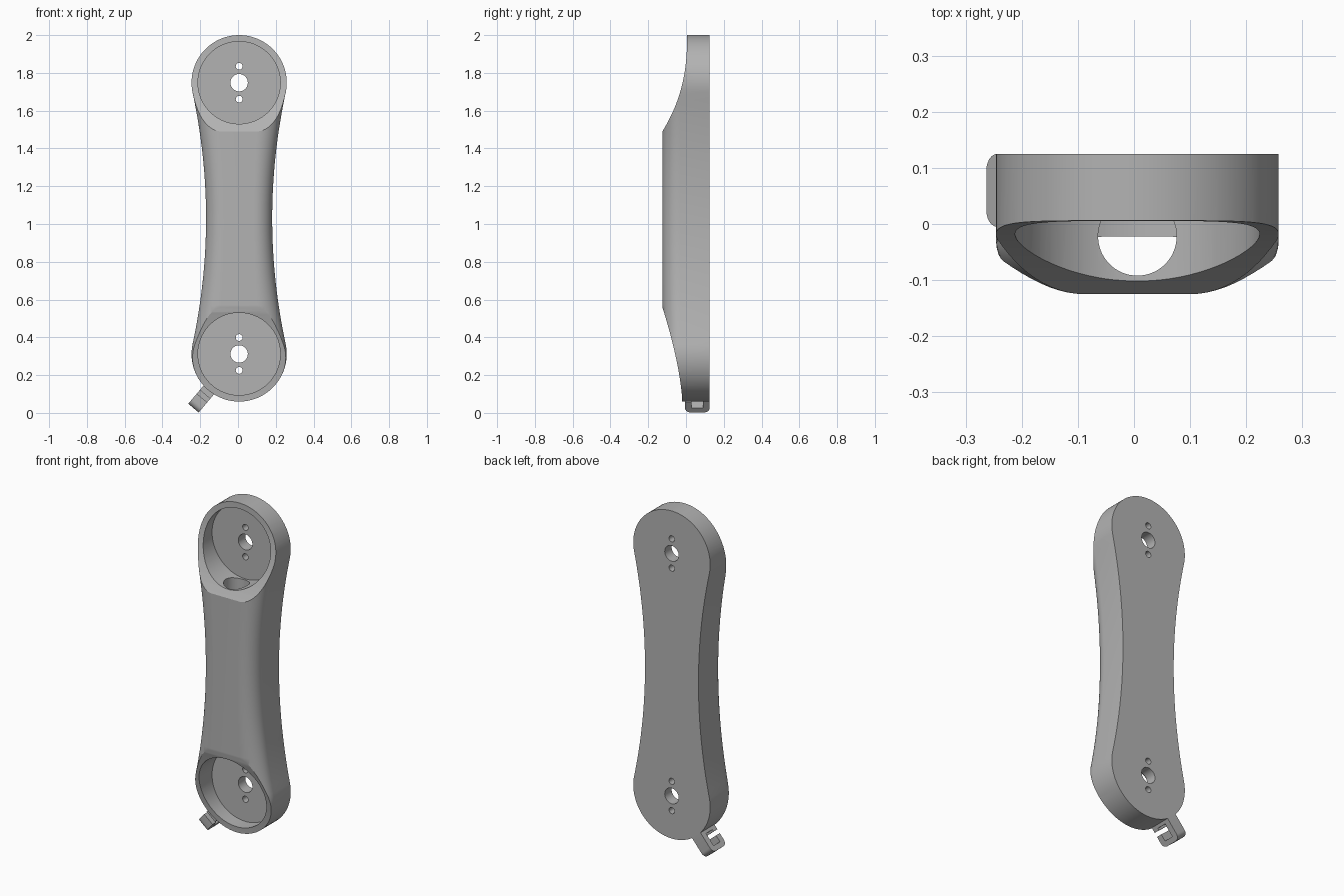
import bpy, bmesh, math
from mathutils import Vector, Matrix

if "Cube" in bpy.data.objects:
    bpy.data.objects.remove(bpy.data.objects["Cube"])

CX, R = 0.006, 0.252
LOW, HIGH = 0.312, 1.748
MID = (LOW + HIGH) / 2
BACK, FRONT, FLOOR = 0.125, -0.125, 0.06

grey = bpy.data.materials.new("light_grey")
grey.use_nodes = True
GREY = (0.45, 0.45, 0.45, 1)
grey.diffuse_color = GREY
grey.node_tree.nodes["Principled BSDF"].inputs["Base Color"].default_value = GREY


def finish(bm, name):
    bmesh.ops.recalc_face_normals(bm, faces=bm.faces)
    me = bpy.data.meshes.new(name)
    bm.to_mesh(me)
    bm.free()
    ob = bpy.data.objects.new(name, me)
    bpy.context.collection.objects.link(ob)
    me.materials.append(grey)
    return ob


def loft(rings, name):
    bm = bmesh.new()
    rows = [[bm.verts.new(p) for p in ring] for ring in rings]
    n = len(rows[0])
    for a, b in zip(rows, rows[1:]):
        for i in range(n):
            j = (i + 1) % n
            bm.faces.new((a[i], a[j], b[j], b[i]))
    bm.faces.new(rows[0])
    bm.faces.new(rows[-1])
    return finish(bm, name)


def cylinder(name, radius, start, end, sides=64):
    start, end = Vector(start), Vector(end)
    axis = end - start
    turn = axis.to_track_quat('Z', 'Y').to_matrix().to_4x4()
    bm = bmesh.new()
    bmesh.ops.create_cone(bm, cap_ends=True, segments=sides, radius1=radius,
                          radius2=radius, depth=axis.length,
                          matrix=Matrix.Translation((start + end) / 2) @ turn)
    return finish(bm, name)


def cut(target, cutter):
    mod = target.modifiers.new(cutter.name, 'BOOLEAN')
    mod.operation, mod.solver, mod.object = 'DIFFERENCE', 'EXACT', cutter
    bpy.context.view_layer.objects.active = target
    bpy.ops.object.modifier_apply(modifier=mod.name)
    bpy.data.objects.remove(cutter)


def smooth(ob, degrees):
    bpy.ops.object.select_all(action='DESELECT')
    ob.select_set(True)
    bpy.context.view_layer.objects.active = ob
    bpy.ops.object.shade_smooth_by_angle(angle=math.radians(degrees))


# Arm body: round ends joined by a waisted middle, with rounded front edges
def section(w, z):
    half = [(w, BACK)]
    for i in range(13):
        a = math.pi / 2 * i / 12
        half.append((w * (0.45 + 0.55 * math.cos(a)), -0.03 + (FRONT + 0.03) * math.sin(a)))
    pts = half + [(-x, y) for x, y in reversed(half)]
    return [(CX + x, y, z) for x, y in pts]


TILT = 0.2
rows = []
for i in range(25):
    a = math.radians(2) + (math.pi / 2 + TILT - math.radians(2)) * i / 24
    rows.append((R * math.sin(a), R * math.cos(a)))
w_end, z_end = rows[-1][0], HIGH - MID + rows[-1][1]
levels = [(w, HIGH + dz) for w, dz in rows]
for i in range(1, 32):
    u = 1 - i / 16
    levels.append((0.175 + (w_end - 0.175) * u * u, MID + z_end * u))
levels += [(w, LOW - dz) for w, dz in reversed(rows)]
body = loft([section(w, z) for w, z in levels], "arm_body")


# Sloping front faces at both ends
def slope_cutter(name, z_tip, z_deep, y_tip, power):
    steps = [i / 24 for i in range(25)]
    line = [(y_tip + (FRONT - y_tip) * t ** power, z_tip + (z_deep - z_tip) * t) for t in steps]
    way = 1 if z_tip > z_deep else -1
    line = [(y_tip, z_tip + 0.1 * way)] + line
    line += [(FRONT - 0.05, z_deep - 0.05 * way), (FRONT - 0.2, z_tip + 0.1 * way)]
    return loft([[(x, y, z) for y, z in line] for x in (-0.5, 0.5)], name)


cut(body, slope_cutter("upper_slope", 2.0, 1.49, 0.006, 2.4))
cut(body, slope_cutter("lower_slope", 0.06, 0.56, -0.02, 1.5))

# Round pockets, each with a shaft hole and two screw holes through its floor
for zc in (HIGH, LOW):
    cut(body, cylinder("pocket", 0.218, (CX, -0.5, zc), (CX, FLOOR, zc), 96))
    for dz, r in ((0, 0.046), (0.087, 0.018), (-0.087, 0.018)):
        cut(body, cylinder("hole", r, (CX, 0, zc + dz), (CX, 0.3, zc + dz), 32))

# Cable channel between the pockets
cut(body, cylinder("channel", 0.07, (CX, -0.022, LOW), (CX, -0.022, HIGH)))
smooth(body, 25)

# Cable hook: an open loop standing out from the lower end
out = Vector((-0.645, 0, -0.765)).normalized()
side = Vector((-out.z, 0, out.x))
base = Vector((CX, 0, LOW))


def rounded(r, y, sign):
    c = 0.03
    pts = [(r - c + c * math.sin(a), y - sign * (c - c * math.cos(a)))
           for a in (math.pi / 2 * k / 6 for k in range(7))]
    return pts if sign > 0 else pts[::-1]


outline = [(0.235, BACK)] + rounded(0.375, BACK, 1) + rounded(0.375, -0.005, -1)
outline += [(0.305, -0.005), (0.305, 0.03), (0.345, 0.03), (0.345, 0.09),
            (0.268, 0.09), (0.268, 0.03), (0.28, 0.03), (0.28, -0.005), (0.235, -0.005)]
hook = loft([[base + out * r + side * s + Vector((0, y, 0)) for r, y in outline]
             for s in (-0.036, 0.036)], "cable_hook")
smooth(hook, 30)
